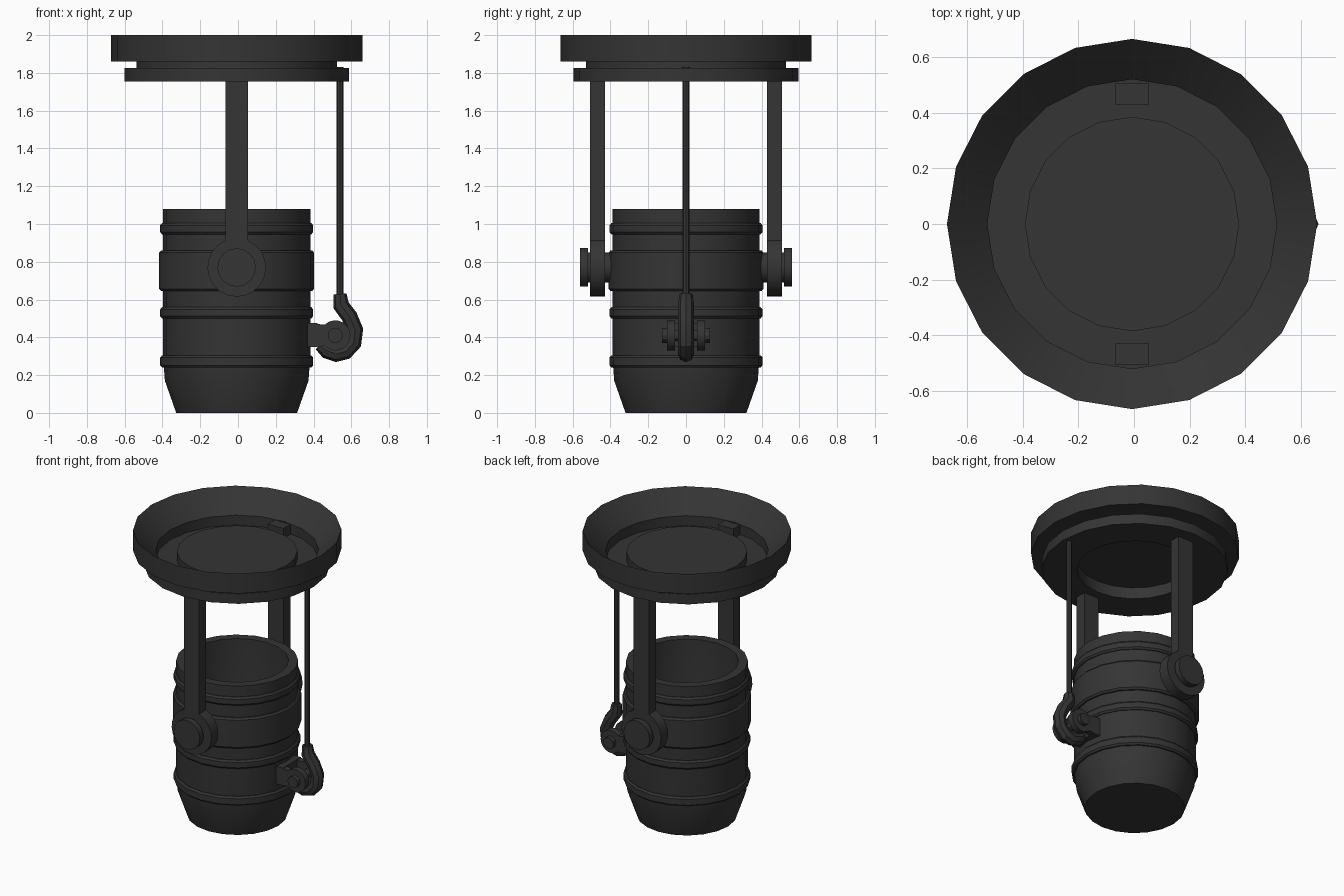
import bpy, bmesh
from math import pi, sin, cos
from mathutils import Matrix

if "Cube" in bpy.data.objects:
    bpy.data.objects.remove(bpy.data.objects["Cube"])

CX = -0.007      # main axis
SIDES = 20

iron = bpy.data.materials.new("dark_iron")
iron.use_nodes = True
iron.diffuse_color = (0.035, 0.035, 0.035, 1)
iron.node_tree.nodes["Principled BSDF"].inputs["Base Color"].default_value = iron.diffuse_color


def finish(obj):
    obj.data.materials.clear()
    obj.data.materials.append(iron)
    bpy.ops.object.select_all(action="DESELECT")
    obj.select_set(True)
    bpy.context.view_layer.objects.active = obj
    bpy.ops.object.shade_smooth_by_angle(angle=pi / 6)
    return obj


def make(name, bm):
    bmesh.ops.recalc_face_normals(bm, faces=bm.faces)
    mesh = bpy.data.meshes.new(name)
    bm.to_mesh(mesh)
    bm.free()
    obj = bpy.data.objects.new(name, mesh)
    bpy.context.collection.objects.link(obj)
    return finish(obj)


def lathe(name, profile, closed=False):
    """Revolve (radius, z) points about the main axis; radius 0 gives a pole."""
    bm = bmesh.new()
    pts = profile + profile[:1] if closed else profile
    verts = [bm.verts.new((r, 0, z)) for r, z in pts]
    edges = [bm.edges.new(pair) for pair in zip(verts, verts[1:])]
    bmesh.ops.spin(bm, geom=verts + edges, cent=(0, 0, 0), axis=(0, 0, 1),
                   angle=2 * pi, steps=SIDES)
    bmesh.ops.remove_doubles(bm, verts=bm.verts, dist=0.0005)
    bmesh.ops.translate(bm, verts=bm.verts, vec=(CX, 0, 0))
    return make(name, bm)


def cylinder(name, radius, centre, length, sides=16, axis="Y"):
    bm = bmesh.new()
    turn = Matrix.Rotation(pi / 2, 4, "X") if axis == "Y" else Matrix()
    bmesh.ops.create_cone(bm, cap_ends=True, segments=sides, radius1=radius, radius2=radius,
                          depth=length, matrix=Matrix.Translation(centre) @ turn)
    return make(name, bm)


def plate(name, outline, y0, y1):
    """Extrude an (x, z) outline from y0 to y1."""
    bm = bmesh.new()
    face = bm.faces.new([bm.verts.new((x, y0, z)) for x, z in outline])
    new = bmesh.ops.extrude_face_region(bm, geom=[face])["geom"]
    bmesh.ops.translate(bm, verts=[v for v in new if isinstance(v, bmesh.types.BMVert)],
                        vec=(0, y1 - y0, 0))
    return make(name, bm)


def arc(cx, cz, r, start, end, steps):
    angles = [start + (end - start) * i / steps for i in range(steps + 1)]
    return [(cx + r * cos(a), cz + r * sin(a)) for a in angles]


# Bucket: open vessel with tapered foot
lathe("bucket", [(0, 0), (0.32, 0), (0.38, 0.17), (0.39, 0.3), (0.39, 1.08),
                 (0.33, 1.08), (0.32, 0.25), (0.27, 0.08), (0, 0.08)])

# Raised hoops with chamfered edges
for name, low, high, r in (("lower_hoop", 0.24, 0.305, 0.405), ("middle_hoop", 0.5, 0.56, 0.405),
                           ("trunnion_belt", 0.645, 0.86, 0.41), ("upper_hoop", 0.945, 1.005, 0.405)):
    lathe(name, [(0.37, low), (r - 0.01, low), (r, low + 0.012), (r, high - 0.012),
                 (r - 0.01, high), (0.37, high)], closed=True)

# Suspension ring: funnel rim, neck and lower flange
lathe("suspension_ring", [(0.665, 2), (0.665, 1.86), (0.53, 1.86), (0.53, 1.825), (0.595, 1.825),
                          (0.595, 1.755), (0.37, 1.755), (0.37, 1.79), (0.52, 1.79),
                          (0.52, 1.86)], closed=True)
lathe("cap_disc", [(0, 1.85), (0.385, 1.85), (0.385, 1.78), (0.37, 1.755), (0.37, 1.835), (0, 1.835)])

# Arms with round eyes, trunnions and end caps, front and back
EYE_Z, HALF = 0.77, 0.06
for side, s in (("front", -1), ("back", 1)):
    outline = arc(CX, EYE_Z, 0.155, pi * 0.627, pi * 2.373, 18)
    outline += [(CX + HALF, 1.86), (CX - HALF, 1.86)]
    plate(side + "_arm", outline, s * 0.43, s * 0.507)
    cylinder(side + "_trunnion", 0.08, (CX, s * 0.44, EYE_Z), 0.18)
    cylinder(side + "_trunnion_cap", 0.102, (CX, s * 0.539, EYE_Z), 0.042)

# Tilting rod
cylinder("tilting_rod", 0.018, (0.54, 0, 1.215), 1.23, 8, "Z")

# Hook: swept tube on the end of the rod
curve = bpy.data.curves.new("hook", "CURVE")
curve.dimensions = "3D"
curve.bevel_depth = 0.043
curve.bevel_resolution = 2
curve.use_fill_caps = True
path = [(0.54, 0.63, 0.8), (0.545, 0.57, 1), (0.59, 0.51, 1), (0.62, 0.44, 1), (0.612, 0.37, 1),
        (0.57, 0.325, 1), (0.52, 0.312, 1), (0.47, 0.33, 1), (0.43, 0.36, 0.7)]
spline = curve.splines.new("POLY")
spline.points.add(len(path) - 1)
for point, (x, z, size) in zip(spline.points, path):
    point.co = (x, 0, z, 1)
    point.radius = size
hook = bpy.data.objects.new("hook", curve)
bpy.context.collection.objects.link(hook)
bpy.ops.object.select_all(action="DESELECT")
hook.select_set(True)
bpy.context.view_layer.objects.active = hook
bpy.ops.object.convert(target="MESH")
finish(bpy.context.view_layer.objects.active)

# Lug on the bucket: base block, two rounded cheeks and a pin with nuts
PIN_X, PIN_Z = 0.515, 0.41
plate("lug_base", [(0.34, 0.35), (0.42, 0.35), (0.42, 0.475), (0.34, 0.475)], -0.1, 0.1)
cheek = [(0.38, 0.475), (0.38, 0.35)] + arc(PIN_X, PIN_Z, 0.08, -pi * 0.75, pi * 0.75, 14)
for side, s in (("front", -1), ("back", 1)):
    plate(side + "_lug_cheek", cheek, s * 0.058, s * 0.1)
    cylinder(side + "_pin_nut", 0.04, (PIN_X, s * 0.113, PIN_Z), 0.03, 12)
cylinder("lug_pin", 0.03, (PIN_X, 0, PIN_Z), 0.22, 12)
